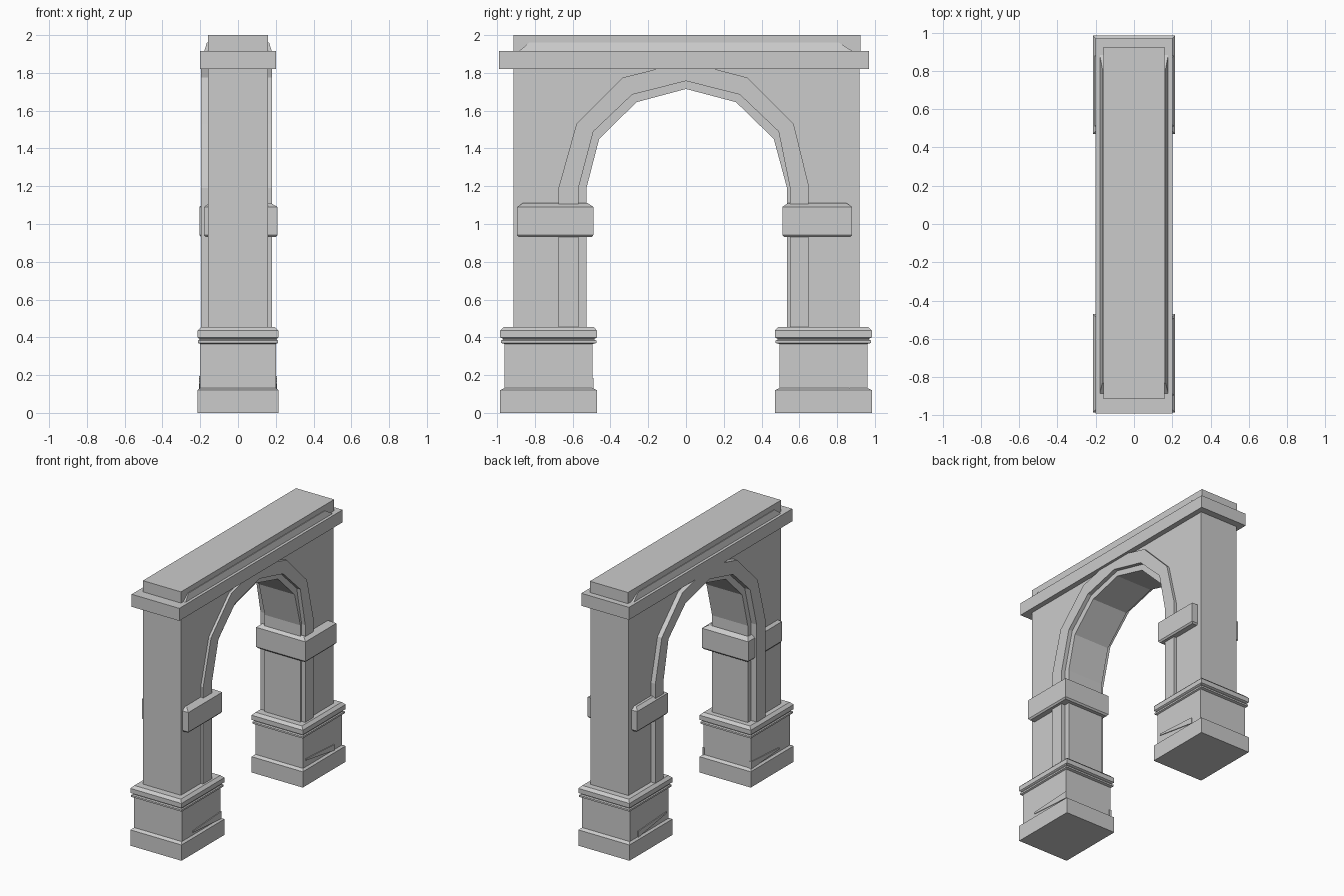
import bpy, bmesh

if "Cube" in bpy.data.objects:
    bpy.data.objects.remove(bpy.data.objects["Cube"])


def mesh_object(name, bm):
    bmesh.ops.recalc_face_normals(bm, faces=bm.faces)
    mesh = bpy.data.meshes.new(name)
    bm.to_mesh(mesh)
    bm.free()
    ob = bpy.data.objects.new(name, mesh)
    bpy.context.collection.objects.link(ob)
    return ob


def ring_stack(name, rings):
    """Stack of rectangles (x0, x1, y0, y1, z), joined and capped."""
    bm = bmesh.new()
    loops = []
    for x0, x1, y0, y1, z in rings:
        loops.append([bm.verts.new((x, y, z)) for x, y in
                      ((x0, y0), (x1, y0), (x1, y1), (x0, y1))])
    for a, b in zip(loops, loops[1:]):
        for i in range(4):
            j = (i + 1) % 4
            bm.faces.new((a[i], a[j], b[j], b[i]))
    bm.faces.new(loops[0])
    bm.faces.new(loops[-1])
    return mesh_object(name, bm)


def arch_band(name, outer, inner, x0, x1):
    """Solid between two matching (y, z) paths, from x0 to x1."""
    bm = bmesh.new()
    rows = [[bm.verts.new((x, *p)) for x, p in
             ((x0, o), (x1, o), (x1, i), (x0, i))]
            for o, i in zip(outer, inner)]
    for a, b in zip(rows, rows[1:]):
        for i in range(4):
            j = (i + 1) % 4
            bm.faces.new((a[i], a[j], b[j], b[i]))
    bm.faces.new(rows[0])
    bm.faces.new(rows[-1])
    return mesh_object(name, bm)


# arch paths in (y, z)
mid = [(-.568, .44), (-.568, 1.195), (-.49, 1.49), (-.285, 1.685), (0, 1.757),
       (.285, 1.685), (.49, 1.49), (.55, 1.195), (.55, .44)]
inner = [(-.527, .44), (-.527, 1.19), (-.46, 1.45), (-.262, 1.645), (0, 1.715),
         (.265, 1.645), (.465, 1.45), (.535, 1.19), (.535, .44)]
outer = [(-.675, .44), (-.675, 1.19), (-.58, 1.53), (-.335, 1.775), (0, 1.86),
         (.325, 1.775), (.57, 1.53), (.648, 1.21), (.648, .44)]
wall_edge = [(-.913, .44), (-.913, 1.195), (-.913, 1.85), (-.285, 1.85), (0, 1.85),
             (.285, 1.85), (.918, 1.85), (.918, 1.195), (.918, .44)]

# wall, raised arch trim and recessed soffit
arch_band("wall", wall_edge, mid, -.16, .16)
arch_band("arch_trim", outer, mid, -.196, .18)
arch_band("arch_soffit", mid, inner, -.15, .15)

# cornice, sloped strip and top slab
ring_stack("cornice", [(-.2, .2, -.99, .97, 1.82), (-.2, .2, -.99, .97, 1.915)])
ring_stack("cornice_slope", [(-.18, .18, -.89, .89, 1.91), (-.165, .165, -.83, .81, 1.96)])
ring_stack("top_slab", [(-.16, .16, -.913, .925, 1.9), (-.16, .16, -.913, .925, 2)])

# plinths with moulded tops; each row is half width, inner y, outer y, z
plinth = [(.215, .47, .985, 0), (.215, .47, .985, .12), (.2, .495, .96, .132),
          (.2, .495, .96, .365), (.212, .475, .98, .37), (.212, .475, .98, .383),
          (.205, .485, .97, .388), (.205, .485, .97, .393), (.215, .47, .985, .4),
          (.215, .47, .985, .435), (.195, .49, .965, .455)]
for side, label in ((-1, "front"), (1, "back")):
    ring_stack(label + "_plinth",
               [(-w, w, *sorted((side * a, side * b)), z) for w, a, b, z in plinth])

# impost blocks where the arch springs
for label, x0, y0, y1 in (("front", -.18, -.895, -.49), ("back", -.205, .51, .88)):
    ring_stack(label + "_impost", [
        (x0 + .01, .2, y0 + .01, y1 - .01, .93),
        (x0, .21, y0, y1, .942),
        (x0, .21, y0, y1, 1.09),
        (x0 + .025, .175, y0 + .03, y1 - .03, 1.11)])

# thin chipped slivers on the plinth faces
for label, y0, y1, za, zb in (("front", -.83, -.49, .165, .185), ("back", .525, .865, .195, .175)):
    for s in (-1, 1):
        arch_band(label + "_plinth_chip", [(y0, za), (y1, zb)],
                  [(y0, za - .012), (y1, .13)], *sorted((s * .19, s * .206)))
